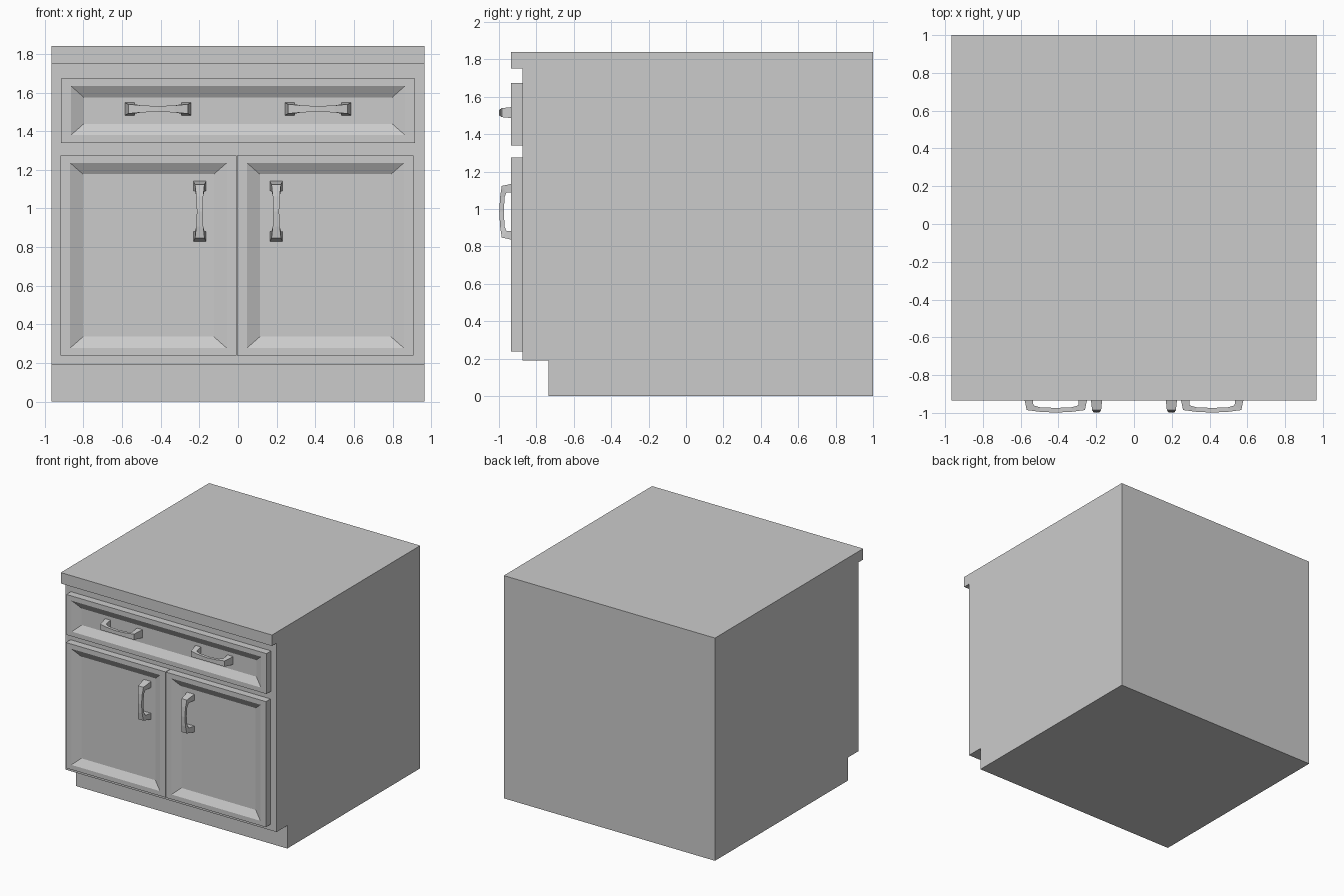
import bpy

if "Cube" in bpy.data.objects:
    bpy.data.objects.remove(bpy.data.objects["Cube"])

FACE_Y = -0.935    # front plane of doors, drawer and countertop
FRAME_Y = -0.875   # front plane of the carcass
RECESS = 0.035     # depth of the sunken panels


def make_object(name, verts, faces):
    mesh = bpy.data.meshes.new(name)
    mesh.from_pydata(verts, [], faces)
    obj = bpy.data.objects.new(name, mesh)
    bpy.context.collection.objects.link(obj)
    # consistent outward normals
    import bmesh
    bm = bmesh.new()
    bm.from_mesh(mesh)
    bmesh.ops.recalc_face_normals(bm, faces=bm.faces)
    bm.to_mesh(mesh)
    bm.free()
    return obj


def bridge_rings(count, size=4):
    """Quads joining successive rings of vertices, with both ends capped."""
    faces = [tuple(range(size)), tuple(range((count - 1) * size, count * size))]
    for r in range(count - 1):
        for i in range(size):
            j = (i + 1) % size
            a, b = r * size, (r + 1) * size
            faces.append((a + i, a + j, b + j, b + i))
    return faces


def recessed_panel(name, x0, x1, z0, z1):
    """Slab with a flat border and a bevelled, sunken centre."""
    rings = [(0, 0, FRAME_Y), (0, 0, FACE_Y), (0.05, 0.039, FACE_Y),
             (0.117, 0.098, FACE_Y + RECESS)]
    verts = []
    for mx, mz, y in rings:
        verts += [(x0 + mx, y, z0 + mz), (x1 - mx, y, z0 + mz),
                  (x1 - mx, y, z1 - mz), (x0 + mx, y, z1 - mz)]
    return make_object(name, verts, bridge_rings(len(rings)))


def handle(name, cx, cz, half, vertical):
    """Bowed bar pull, waisted in the middle, on two tapered feet."""
    # outer position, outer reach, inner position, inner reach, half width
    side = [(half, 0, half - 0.05, 0, 0.033),
            (half - 0.018, 0.085, half - 0.053, 0.060, 0.024),
            (half * 0.5, 0.094, half * 0.5, 0.070, 0.018)]
    middle = [(0, 0.0985, 0, 0.074, 0.015)]
    other = [(-a, b, -c, d, w) for a, b, c, d, w in reversed(side)]
    stations = side + middle + other
    base_y = FACE_Y + RECESS
    verts = []
    for to, ro, ti, ri, w in stations:
        for t, r, s in ((to, ro, -w), (to, ro, w), (ti, ri, w), (ti, ri, -w)):
            dx, dz = (s, t) if vertical else (t, s)
            verts.append((cx + dx, base_y - r, cz + dz))
    return make_object(name, verts, bridge_rings(len(stations)))


# Carcass with toe kick and countertop lip, extruded from its side profile
profile = [(1.0, 0), (-0.735, 0), (-0.735, 0.19), (FRAME_Y, 0.19),
           (FRAME_Y, 1.75), (FACE_Y, 1.75), (FACE_Y, 1.84), (1.0, 1.84)]
body_verts = [(x, y, z) for x in (-0.965, 0.965) for y, z in profile]
make_object("cabinet_body", body_verts, bridge_rings(2, len(profile)))

# Drawer front and the pair of doors
recessed_panel("drawer_front", -0.915, 0.915, 1.34, 1.673)
recessed_panel("left_door", -0.919, -0.008, 0.238, 1.275)
recessed_panel("right_door", -0.004, 0.909, 0.238, 1.275)

# Pulls: two across the drawer, one upright on each door
for label, sign in (("left", -1), ("right", 1)):
    handle(label + "_drawer_handle", sign * 0.414, 1.515, 0.172, False)
    handle(label + "_door_handle", sign * 0.198, 0.985, 0.156, True)
